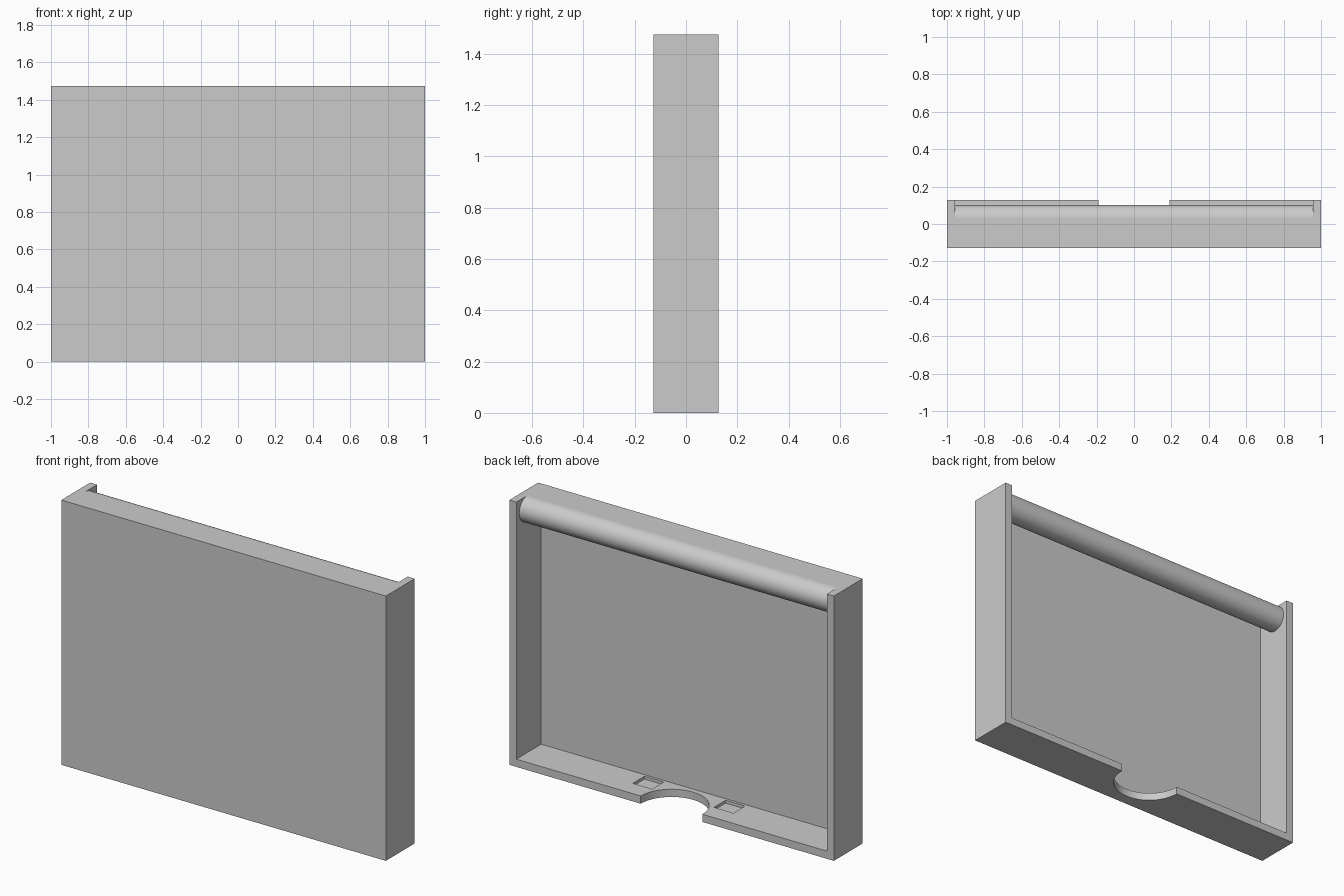
import bpy, bmesh
from math import sin, cos, radians, pi

W, D, H = 1.0, 0.127, 1.475           # half width, half depth, height
WALL, FACE = 0.043, 0.035             # side/bottom wall and front panel thickness
ROLL_Y, ROLL_R = 0.029, 0.072         # rounded bar along the top
ROLL_Z = H - ROLL_R
NOTCH_R = 0.19

cube = bpy.data.objects.get("Cube")
if cube:
    bpy.data.objects.remove(cube, do_unlink=True)

grey = bpy.data.materials.new("plain grey")
grey.use_nodes = True
colour = (0.6, 0.6, 0.6, 1)
grey.diffuse_color = colour
grey.node_tree.nodes["Principled BSDF"].inputs["Base Color"].default_value = colour


def prism(name, points, offset):
    """Closed prism: a list of 3D points extruded by an offset."""
    bm = bmesh.new()
    face = bm.faces.new([bm.verts.new(p) for p in points])
    extruded = bmesh.ops.extrude_face_region(bm, geom=[face])
    verts = [g for g in extruded["geom"] if isinstance(g, bmesh.types.BMVert)]
    bmesh.ops.translate(bm, verts=verts, vec=offset)
    bmesh.ops.recalc_face_normals(bm, faces=bm.faces)
    mesh = bpy.data.meshes.new(name)
    bm.to_mesh(mesh)
    bm.free()
    mesh.materials.append(grey)
    obj = bpy.data.objects.new(name, mesh)
    bpy.context.collection.objects.link(obj)
    return obj


def box(name, x0, x1, y0, y1, z0, z1):
    base = [(x0, y0, z0), (x1, y0, z0), (x1, y1, z0), (x0, y1, z0)]
    return prism(name, base, (0, 0, z1 - z0))


def cut(target, cutter):
    cutter.hide_render = True
    mod = target.modifiers.new("cut", "BOOLEAN")
    mod.operation = "DIFFERENCE"
    mod.solver = "EXACT"
    mod.object = cutter
    bpy.ops.object.modifier_apply(modifier=mod.name)
    bpy.data.objects.remove(cutter, do_unlink=True)


# Outer block
tray = box("tray_body", -W, W, -D, D, 0, H)
bpy.ops.object.select_all(action="DESELECT")
bpy.context.view_layer.objects.active = tray
tray.select_set(True)

# Cavity open to the back, its profile leaving the rounded bar at the top
under = H - WALL
profile = [(-D + FACE, WALL), (1, WALL), (1, 2), (ROLL_Y, 2)]
steps = 60
for i in range(steps + 1):
    a = radians(90 - 294 * i / steps)
    profile.append((ROLL_Y + ROLL_R * cos(a), ROLL_Z + ROLL_R * sin(a)))
profile += [(profile[-1][0], under), (-D + FACE, under)]
inner = W - WALL
cut(tray, prism("cavity_cutter", [(-inner, y, z) for y, z in profile], (2 * inner, 0, 0)))

# Half-round finger notch in the bottom wall
ring = [(NOTCH_R * cos(2 * pi * i / 64), D + NOTCH_R * sin(2 * pi * i / 64), -0.1)
        for i in range(64)]
cut(tray, prism("notch_cutter", ring, (0, 0, 0.2)))

# Shallow pockets on either side of the notch
for side in (-1, 1):
    x0, x1 = sorted((side * NOTCH_R, side * 0.31))
    cut(tray, box("pocket_cutter", x0, x1, -0.077, 0.026, WALL - 0.016, 0.1))

bpy.ops.object.shade_smooth_by_angle(angle=radians(30))
weighted = tray.modifiers.new("even_normals", "WEIGHTED_NORMAL")
weighted.keep_sharp = True
